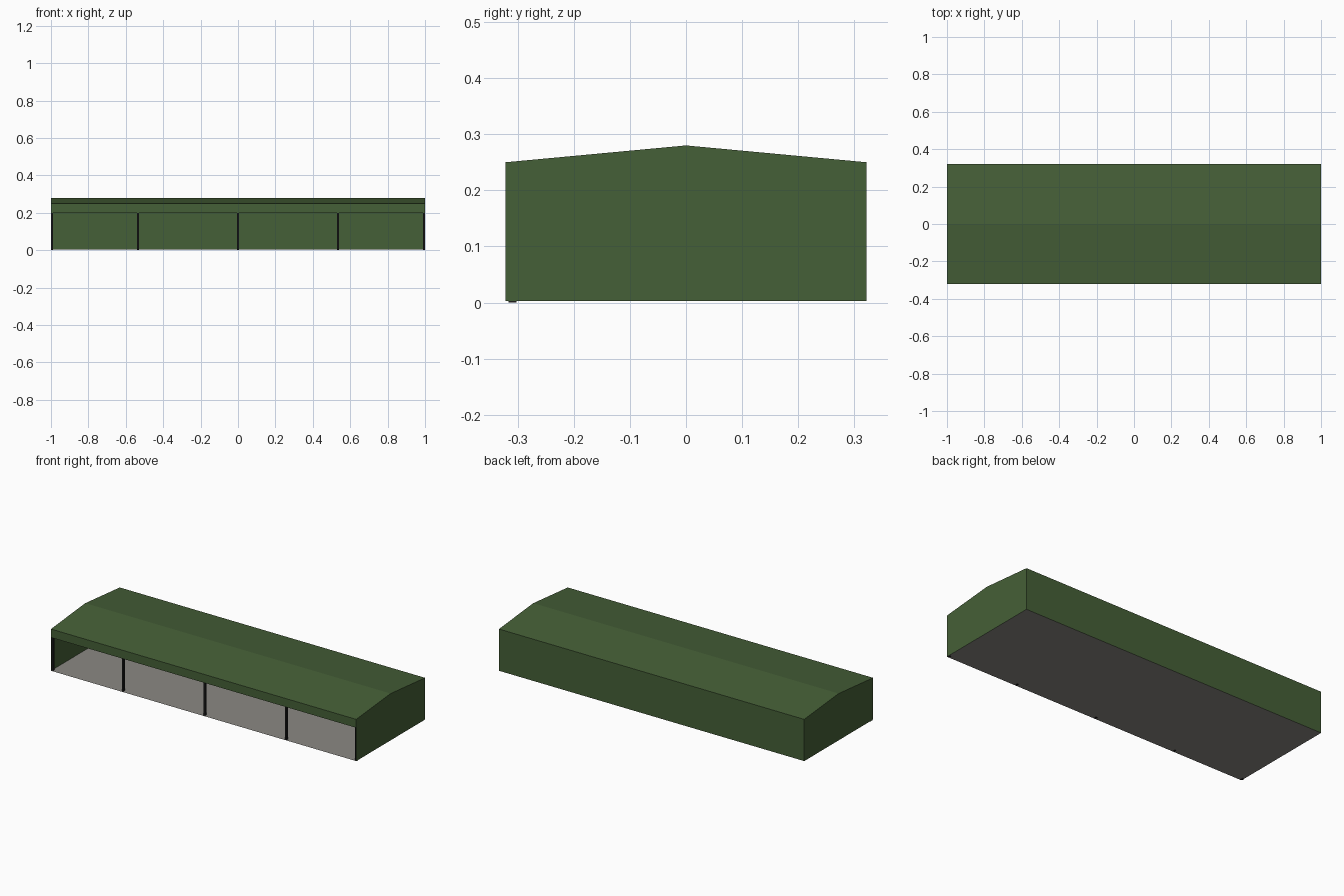
import bpy, bmesh

if "Cube" in bpy.data.objects:
    bpy.data.objects.remove(bpy.data.objects["Cube"])

HALF_X, HALF_Y = 1.0, 0.322
FLOOR, LINTEL, EAVE, RIDGE = 0.003, 0.2, 0.25, 0.28


def material(name, rgb):
    m = bpy.data.materials.new(name)
    m.diffuse_color = (*rgb, 1)
    m.use_nodes = True
    m.node_tree.nodes["Principled BSDF"].inputs["Base Color"].default_value = m.diffuse_color
    return m


green = material("green cladding", (0.060, 0.115, 0.038))
grey = material("grey concrete", (0.26, 0.25, 0.23))
dark = material("dark steel", (0.012, 0.012, 0.012))


def sheet(name, faces, mat):
    """Flat sheets, each given as a loop of points."""
    bm = bmesh.new()
    for pts in faces:
        bm.faces.new([bm.verts.new(p) for p in pts])
    bmesh.ops.remove_doubles(bm, verts=bm.verts, dist=1e-5)
    me = bpy.data.meshes.new(name)
    bm.to_mesh(me)
    bm.free()
    me.materials.append(mat)
    ob = bpy.data.objects.new(name, me)
    bpy.context.collection.objects.link(ob)
    return ob


def strip(a, b):
    """Full-length sheet between two (y, z) profile points."""
    return [(-HALF_X, *a), (HALF_X, *a), (HALF_X, *b), (-HALF_X, *b)]


# Gable roof
sheet("roof", [strip((-HALF_Y, EAVE), (0, RIDGE)),
               strip((0, RIDGE), (HALF_Y, EAVE))], green)

# Front fascia and back wall
sheet("front_fascia", [strip((-HALF_Y, LINTEL), (-HALF_Y, EAVE))], green)
sheet("back_wall", [strip((HALF_Y, EAVE), (HALF_Y, FLOOR))], green)

# Gable end walls
gable = [(-HALF_Y, FLOOR), (HALF_Y, FLOOR), (HALF_Y, EAVE), (0, RIDGE), (-HALF_Y, EAVE)]
sheet("right_end_wall", [[(HALF_X, y, z) for y, z in gable]], green)
sheet("left_end_wall", [[(-HALF_X, y, z) for y, z in reversed(gable)]], green)

# Floor slab
sheet("floor", [strip((-HALF_Y, FLOOR), (HALF_Y, FLOOR))], grey)

# Front posts
for i, x in enumerate((-0.994, -0.535, 0, 0.535, 0.994)):
    bpy.ops.mesh.primitive_cube_add(size=1, location=(x, -0.309, LINTEL / 2))
    post = bpy.context.object
    post.name = f"front_post_{i + 1}"
    post.scale = (0.01, 0.014, LINTEL)
    post.data.materials.append(dark)
